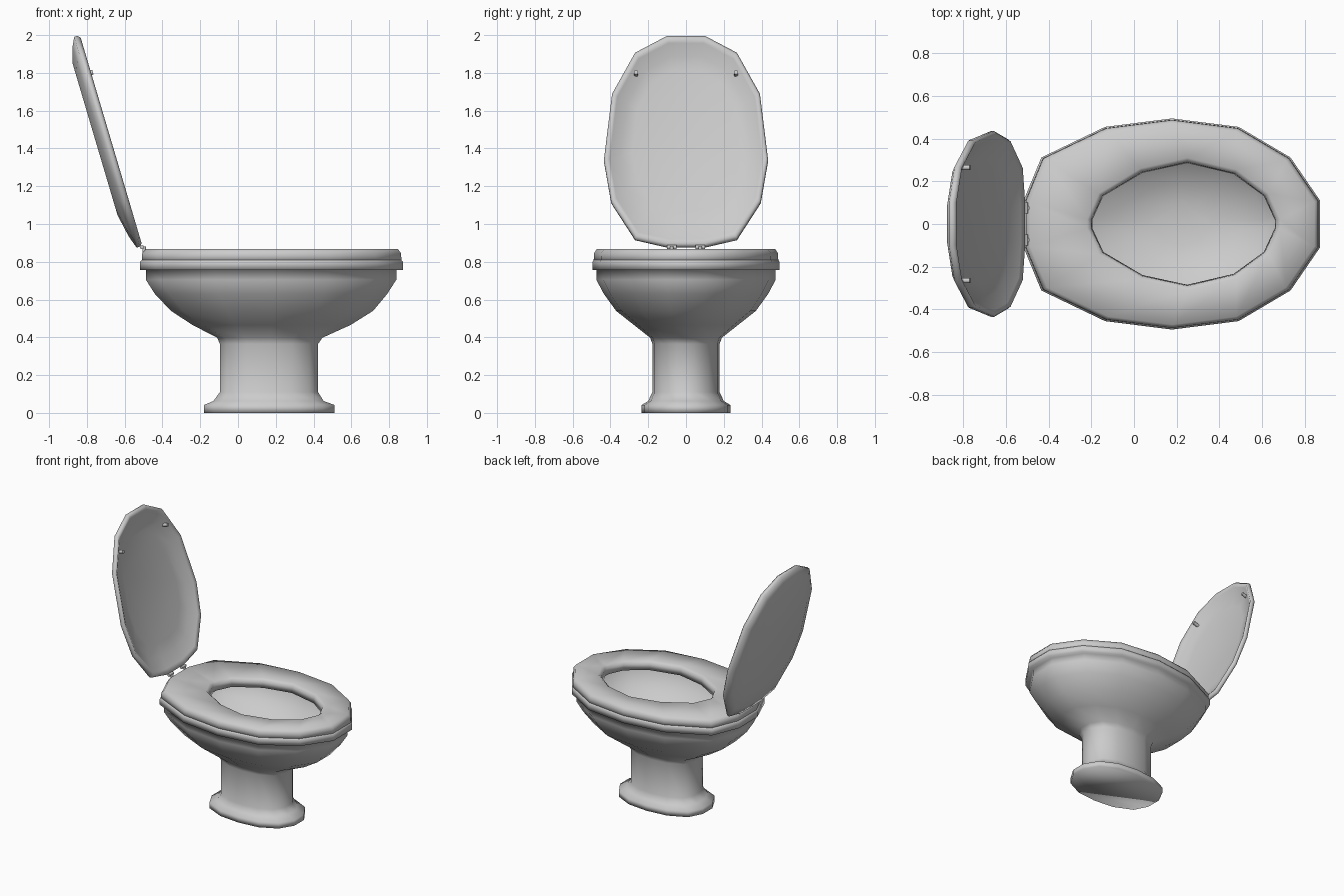
import bpy, bmesh
from math import radians
from mathutils import Vector, Matrix

if bpy.data.objects.get("Cube"):
    bpy.data.objects.remove(bpy.data.objects["Cube"])

ceramic = bpy.data.materials.new("grey_ceramic")
ceramic.use_nodes = True
GREY = (0.6, 0.6, 0.6, 1)
ceramic.diffuse_color = GREY
ceramic.node_tree.nodes["Principled BSDF"].inputs["Base Color"].default_value = GREY


def mirrored(half):
    """Closed 14-sided outline from its +y half."""
    return half + [(x, -y) for x, y in reversed(half)]


# Unit outlines: front end at +x
OVAL = mirrored([(1, .22), (.8, .63), (.45, .92), (0, 1), (-.45, .92), (-.88, .63), (-1, .22)])
FOOT = mirrored([(1, .24), (.82, .67), (.46, .93), (0, 1), (-.46, .93), (-.85, .67), (-1, .24)])
HOLE = mirrored([(1, .07), (.88, .46), (.55, .82), (.04, 1), (-.45, .84), (-.88, .46), (-1, .07)])
LID = mirrored([(1, .23), (.84, .62), (.45, .9), (-.18, 1), (-.58, .91), (-.93, .62), (-1, .23)])


def ring(outline, x0, x1, half_width, z):
    cx, hx = (x0 + x1) / 2, (x1 - x0) / 2
    return [Vector((cx + hx * u, half_width * v, z)) for u, v in outline]


def finish(name, bm, angle=100):
    bmesh.ops.recalc_face_normals(bm, faces=bm.faces)
    mesh = bpy.data.meshes.new(name)
    bm.to_mesh(mesh)
    bm.free()
    mesh.materials.append(ceramic)
    mesh.shade_smooth()
    mesh.set_sharp_from_angle(angle=radians(angle))
    obj = bpy.data.objects.new(name, mesh)
    bpy.context.collection.objects.link(obj)
    return obj


def loft(name, rings, closed=False):
    """Skin rings in order; cap the ends, or join last to first."""
    bm = bmesh.new()
    loops = [[bm.verts.new(p) for p in r] for r in rings]
    pairs = list(zip(loops, loops[1:])) + ([(loops[-1], loops[0])] if closed else [])
    for a, b in pairs:
        for i in range(len(a)):
            j = (i + 1) % len(a)
            bm.faces.new((a[i], a[j], b[j], b[i]))
    if not closed:
        bm.faces.new(loops[0])
        bm.faces.new(loops[-1])
    return finish(name, bm)


def rod(name, centre, axis, radius, length):
    bm = bmesh.new()
    turn = Vector(axis).to_track_quat('Z', 'Y').to_matrix().to_4x4()
    bmesh.ops.create_cone(bm, cap_ends=True, segments=10, radius1=radius, radius2=radius,
                          depth=length, matrix=Matrix.Translation(centre) @ turn)
    return finish(name, bm, 40)


# Bowl: basin inside, rim, tapering outside, pedestal and foot
loft("bowl_and_pedestal", [
    ring(HOLE, .08, .36, .1, .5),
    ring(HOLE, -.08, .5, .2, .53),
    ring(HOLE, -.22, .62, .29, .585),
    ring(OVAL, -.34, .71, .36, .66),
    ring(OVAL, -.4, .76, .405, .755),
    ring(OVAL, -.41, .77, .41, .805),
    ring(OVAL, -.508, .864, .488, .81),
    ring(OVAL, -.518, .873, .495, .8),
    ring(OVAL, -.518, .873, .495, .757),
    ring(OVAL, -.488, .838, .475, .757),
    ring(OVAL, -.488, .838, .475, .705),
    ring(OVAL, -.44, .79, .435, .63),
    ring(OVAL, -.355, .715, .37, .54),
    ring(OVAL, -.24, .595, .275, .465),
    ring(FOOT, -.11, .447, .19, .398),
    ring(FOOT, -.096, .424, .178, .365),
    ring(FOOT, -.096, .424, .178, .11),
    ring(FOOT, -.13, .453, .2, .063),
    ring(FOOT, -.18, .511, .235, .042),
    ring(FOOT, -.18, .511, .235, 0)])

# Seat: closed rounded ring resting on the rim
loft("seat", [
    ring(OVAL, -.51, .866, .489, .8),
    ring(OVAL, -.507, .863, .487, .845),
    ring(OVAL, -.487, .846, .472, .868),
    ring(HOLE, -.22, .685, .31, .866),
    ring(HOLE, -.2, .665, .29, .85),
    ring(HOLE, -.195, .66, .285, .8)], closed=True)

# Raised lid: dished front and domed back, tilted about the hinge
HINGE = Vector((-.505, 0, .88))
TILT = Matrix.Rotation(radians(-16.5), 3, 'Y')
UP, BACK = TILT @ Vector((0, 0, 1)), TILT @ Vector((-1, 0, 0))


def on_lid(s, y, depth):
    return HINGE + UP * s + BACK * depth + Vector((0, y, 0))


def lid_ring(scale, depth, shift=0):
    return [on_lid(.586 + shift + .582 * scale * u, .435 * scale * v, depth) for u, v in LID]


loft("lid", [lid_ring(*r) for r in [
    (.66, .058, .02), (.8, .043, .01), (.93, .012), (.975, 0), (1, .014),
    (1, .032), (.9, .055, .01), (.72, .08, .03)]])

# Lid bumpers and hinges on both sides
for side, y in (("left", 1), ("right", -1)):
    rod(side + "_bumper", on_lid(.96, .265 * y, .02), BACK, .012, .06)
    rod(side + "_hinge_pin", Vector((-.508, .075 * y, .877)), (0, 1, 0), .011, .05)
    rod(side + "_hinge_post", Vector((-.497, .075 * y, .855)), (0, 0, 1), .01, .05)
